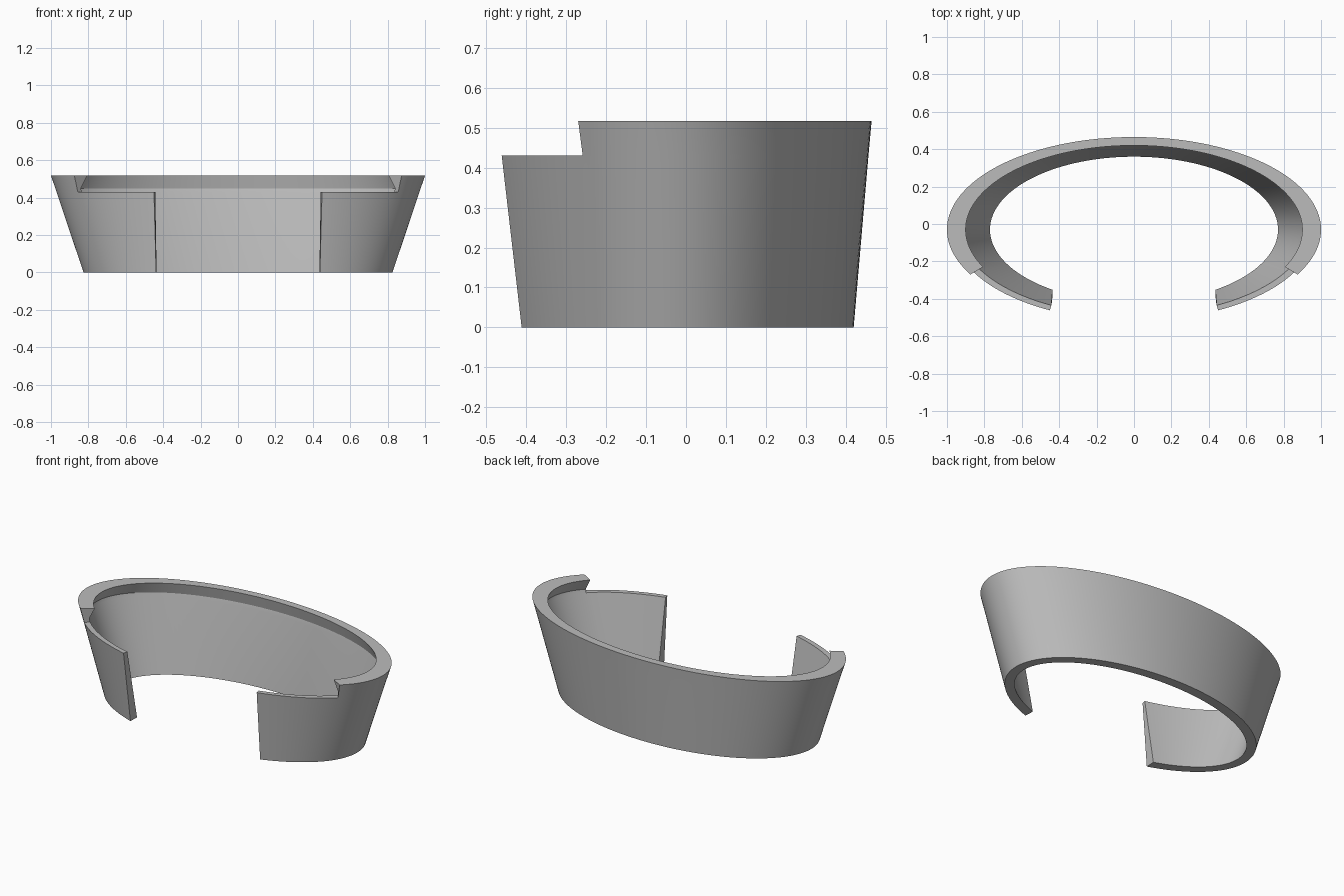
import bpy, bmesh
from math import radians, cos, sin

cube = bpy.data.objects.get("Cube")
if cube:
    bpy.data.objects.remove(cube)

CENTRE_Y = -0.03
END_STEPS, BODY_STEPS = 16, 112

# Wall profile: half width, half depth, height, notch angle, front end angle
PROFILE = {
    "outer_foot": (0.826, 0.45, 0.0, 28, 58),
    "outer_mid": (0.97, 0.487, 0.43, 28, 62.4),
    "outer_top": (1.0, 0.495, 0.517, 29, None),
    "lip_top": (0.90, 0.45, 0.517, 26.3, None),
    "lip_foot": (0.935, 0.465, 0.45, 26, None),
    "inner_mid": (0.93, 0.46, 0.43, 26, 61.6),
    "inner_foot": (0.77, 0.39, 0.0, 26, 55.6),
}
LOW = ["outer_foot", "outer_mid", "inner_mid", "inner_foot"]
FULL = list(PROFILE)


def blend(a, b, n):
    return [a + (b - a) * i / n for i in range(n)]


def angles(notch, end):
    """Angles along the open ring, from one front end round to the other."""
    body = blend(-notch, 180 + notch, BODY_STEPS) + [180 + notch]
    if end is None:
        return [None] * END_STEPS + body + [None] * END_STEPS
    tip = blend(-end, -notch, END_STEPS)
    return tip + body + [180 - t for t in reversed(tip)]


bm = bmesh.new()
rails = {}
for name, (a, b, z, notch, end) in PROFILE.items():
    rails[name] = [None if t is None else bm.verts.new(
        (a * cos(radians(t)), CENTRE_Y + b * sin(radians(t)), z))
        for t in angles(notch, end)]

# Skin the low arms and the full-height body
last = END_STEPS * 2 + BODY_STEPS
for i in range(last):
    loop = FULL if END_STEPS <= i < last - END_STEPS else LOW
    for p, q in zip(loop, loop[1:] + loop[:1]):
        bm.faces.new([rails[p][i], rails[p][i + 1], rails[q][i + 1], rails[q][i]])

# Cap the front ends and the two notch steps
STEP = ["outer_mid", "outer_top", "lip_top", "lip_foot", "inner_mid"]
for column, loop in ((0, LOW), (last, LOW), (END_STEPS, STEP), (last - END_STEPS, STEP)):
    bm.faces.new([rails[n][column] for n in loop])

bmesh.ops.recalc_face_normals(bm, faces=bm.faces)
mesh = bpy.data.meshes.new("open_oval_band")
bm.to_mesh(mesh)
bm.free()
band = bpy.data.objects.new("open_oval_band", mesh)
bpy.context.collection.objects.link(band)

# Plain grey finish
grey = bpy.data.materials.new("light_grey")
grey.use_nodes = True
colour = (0.5, 0.5, 0.5, 1)
grey.diffuse_color = colour
grey.node_tree.nodes["Principled BSDF"].inputs["Base Color"].default_value = colour
mesh.materials.append(grey)

bpy.ops.object.select_all(action="DESELECT")
band.select_set(True)
bpy.context.view_layer.objects.active = band
bpy.ops.object.shade_smooth_by_angle(angle=radians(25))
